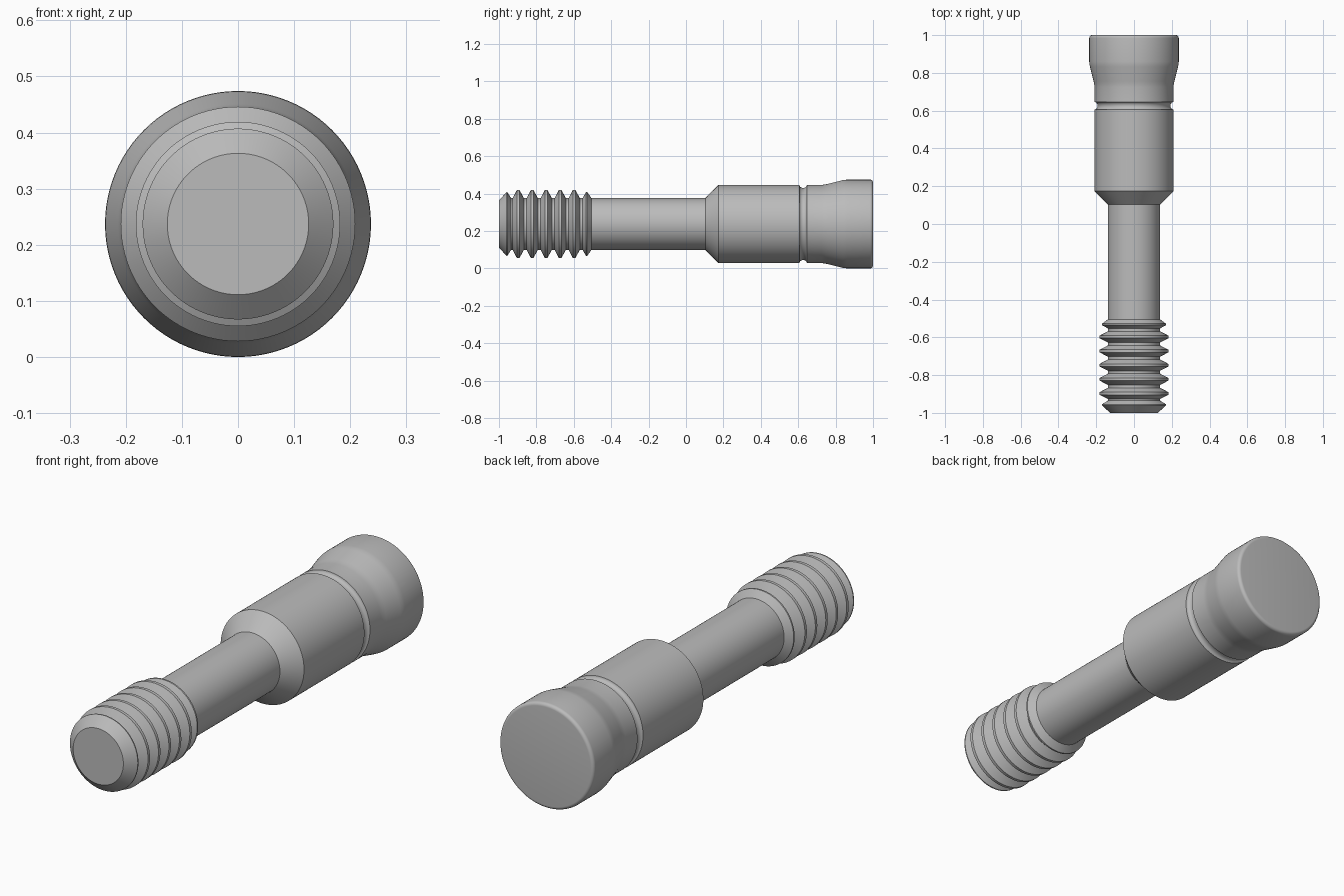
import bpy, bmesh, math

if "Cube" in bpy.data.objects:
    bpy.data.objects.remove(bpy.data.objects["Cube"])

AXIS_Z = 0.237
SEGMENTS = 96

steel = bpy.data.materials.new("steel_grey")
steel.diffuse_color = (0.5, 0.5, 0.5, 1)
steel.use_nodes = True
steel.node_tree.nodes["Principled BSDF"].inputs["Base Color"].default_value = steel.diffuse_color


def lathe(name, profile, sharp_angle=25):
    """Revolve (y, radius) points around the long axis; zero radius closes an end."""
    bm = bmesh.new()
    rings = []
    for y, r in profile:
        if r == 0:
            rings.append([bm.verts.new((0, y, AXIS_Z))])
            continue
        rings.append([bm.verts.new((r * math.cos(a), y, AXIS_Z + r * math.sin(a)))
                      for a in (2 * math.pi * i / SEGMENTS for i in range(SEGMENTS))])
    for a, b in zip(rings, rings[1:]):
        for i in range(SEGMENTS):
            j = (i + 1) % SEGMENTS
            if len(a) == 1:
                bm.faces.new((a[0], b[j], b[i]))
            elif len(b) == 1:
                bm.faces.new((a[i], a[j], b[0]))
            else:
                bm.faces.new((a[i], a[j], b[j], b[i]))
    bmesh.ops.recalc_face_normals(bm, faces=bm.faces)
    mesh = bpy.data.meshes.new(name)
    bm.to_mesh(mesh)
    bm.free()
    mesh.materials.append(steel)
    obj = bpy.data.objects.new(name, mesh)
    bpy.context.collection.objects.link(obj)
    bpy.ops.object.select_all(action='DESELECT')
    obj.select_set(True)
    bpy.context.view_layer.objects.active = obj
    bpy.ops.object.shade_smooth_by_angle(angle=math.radians(sharp_angle))
    return obj


ROOT, CREST = 0.138, 0.182

# Chamfered tip, five thread ridges and a short run-out ridge, then the shank
profile = [(-1, 0), (-1, 0.126), (-0.96, 0.17), (-0.955, 0.17), (-0.935, ROOT)]
for k in range(5):
    y = -0.897 + 0.0748 * k
    profile += [(y - 0.03, ROOT), (y - 0.007, CREST), (y + 0.007, CREST), (y + 0.03, ROOT)]
profile += [(-0.553, ROOT), (-0.535, 0.17), (-0.528, 0.17), (-0.505, ROOT)]

# Shank, shoulder cone and body
profile += [(0.103, ROOT), (0.174, 0.209), (0.606, 0.209)]

# Rounded groove
for i in range(1, 10):
    a = math.pi * i / 10
    profile.append((0.626 - 0.02 * math.cos(a), 0.209 - 0.016 * math.sin(a)))

# Flared head with a rounded rim and flat end
profile += [(0.646, 0.209), (0.725, 0.209), (0.742, 0.211), (0.756, 0.214),
            (0.832, 0.233), (0.846, 0.236), (0.86, 0.237)]
for i in range(7):
    a = math.pi / 2 * i / 6
    profile.append((0.985 + 0.015 * math.sin(a), 0.222 + 0.015 * math.cos(a)))
profile.append((1, 0))

lathe("threaded_pin", profile)
